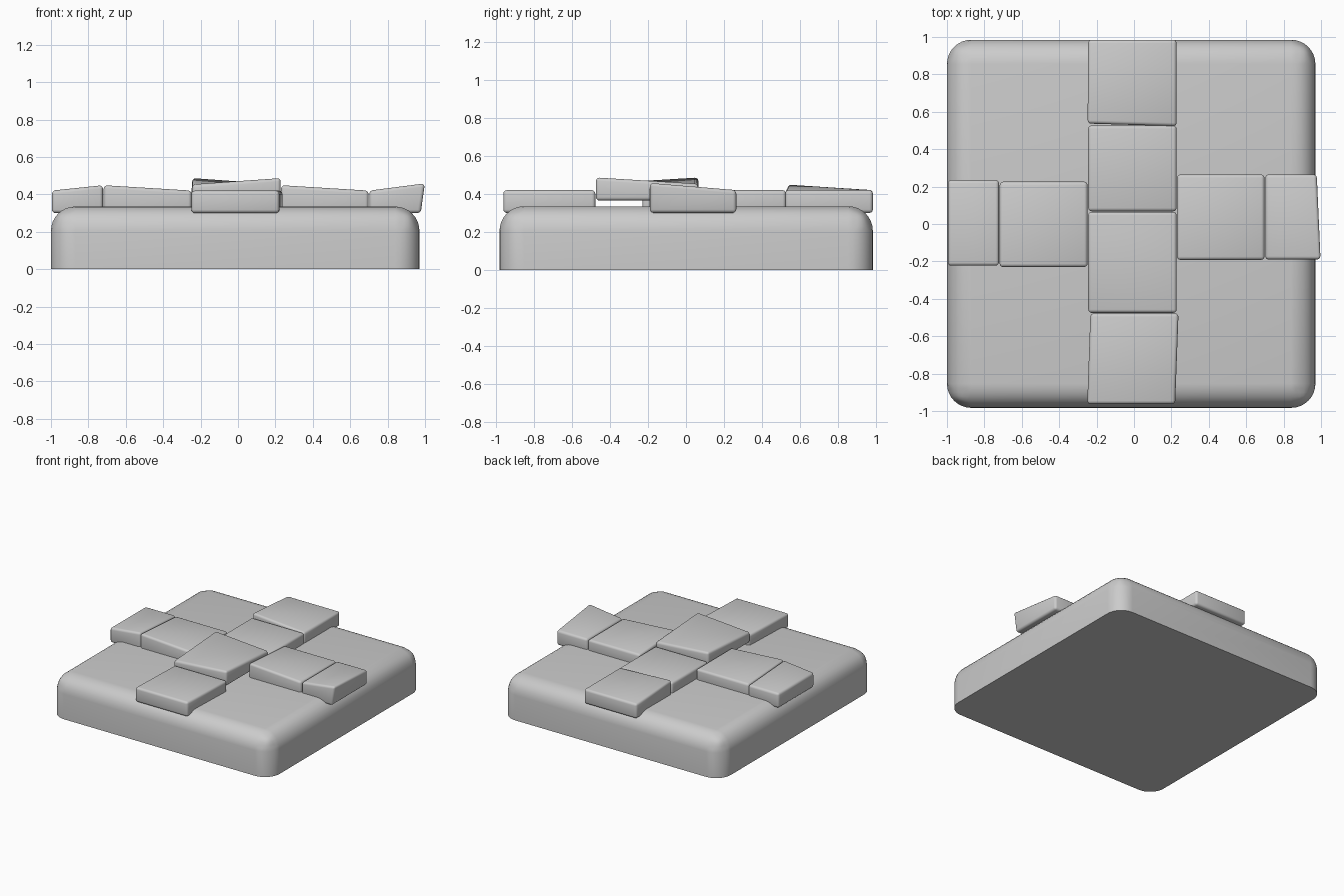
import bpy, bmesh

if "Cube" in bpy.data.objects:
    bpy.data.objects.remove(bpy.data.objects["Cube"])


def block(name, outline, z0, tops, radius, segs, keep_bottom=False, push=None):
    """Bevelled box; outline is front-left, front-right, back-right, back-left."""
    bm = bmesh.new()
    low = [bm.verts.new((x, y, z0)) for x, y in outline]
    high = [bm.verts.new((x, y, z)) for (x, y), z in zip(outline, tops)]
    if push:  # lean one top corner sideways
        high[push[0]].co.x += push[1]
    bm.faces.new(low[::-1])
    top = bm.faces.new(high)
    for i in range(4):
        j = (i + 1) % 4
        bm.faces.new((low[i], low[j], high[j], high[i]))
    # twisted tops fold along the diagonal through the smooth bevel
    edges = [e for e in bm.edges
             if not (keep_bottom and all(v in low for v in e.verts))]
    bmesh.ops.bevel(bm, geom=edges, offset=radius, offset_type='OFFSET',
                    segments=segs, profile=0.5, affect='EDGES')
    bmesh.ops.recalc_face_normals(bm, faces=bm.faces)
    mesh = bpy.data.meshes.new(name)
    bm.to_mesh(mesh)
    bm.free()
    obj = bpy.data.objects.new(name, mesh)
    bpy.context.collection.objects.link(obj)
    bpy.ops.object.select_all(action='DESELECT')
    obj.select_set(True)
    bpy.context.view_layer.objects.active = obj
    bpy.ops.object.shade_smooth_by_angle(angle=0.6)
    return obj


def rect(x0, x1, y0, y1):
    return [(x0, y0), (x1, y0), (x1, y1), (x0, y1)]


# Ground slab with rounded top and vertical corners
block("ground_slab", rect(-1.0, 0.97, -0.983, 0.985), 0.0, [0.335] * 4,
      0.13, 8, keep_bottom=True)

# Paving stones: outline, bottom height, four corner heights
L, H = 0.42, 0.45
stones = {
    "stone_back": ([(-0.248, 0.537), (0.228, 0.523), (0.228, 0.985), (-0.245, 0.985)],
                   0.30, [H, L, L, L], None),
    "stone_centre_back": (rect(-0.245, 0.228, 0.068, 0.527), 0.30, [L] * 4, None),
    "stone_centre_front": (rect(-0.245, 0.228, -0.475, 0.065),
                           0.365, [0.452, 0.488, 0.452, 0.488], None),
    "stone_front": ([(-0.25, -0.963), (0.22, -0.963), (0.238, -0.478), (-0.233, -0.478)],
                    0.30, [L] * 4, None),
    "stone_left_outer": (rect(-0.995, -0.722, -0.223, 0.235), 0.30, [L, H, L, L], None),
    "stone_left_inner": (rect(-0.718, -0.248, -0.23, 0.226), 0.30, [H, L, L, L], None),
    "stone_right_inner": (rect(0.23, 0.698, -0.192, 0.265), 0.30, [H, L, L, L], None),
    "stone_right_outer": (rect(0.702, 0.977, -0.19, 0.265), 0.30, [L, H + 0.01, L, L],
                          (1, 0.023)),
}
for name, (outline, z0, tops, push) in stones.items():
    block(name, outline, z0, tops, 0.018, 3, push=push)
